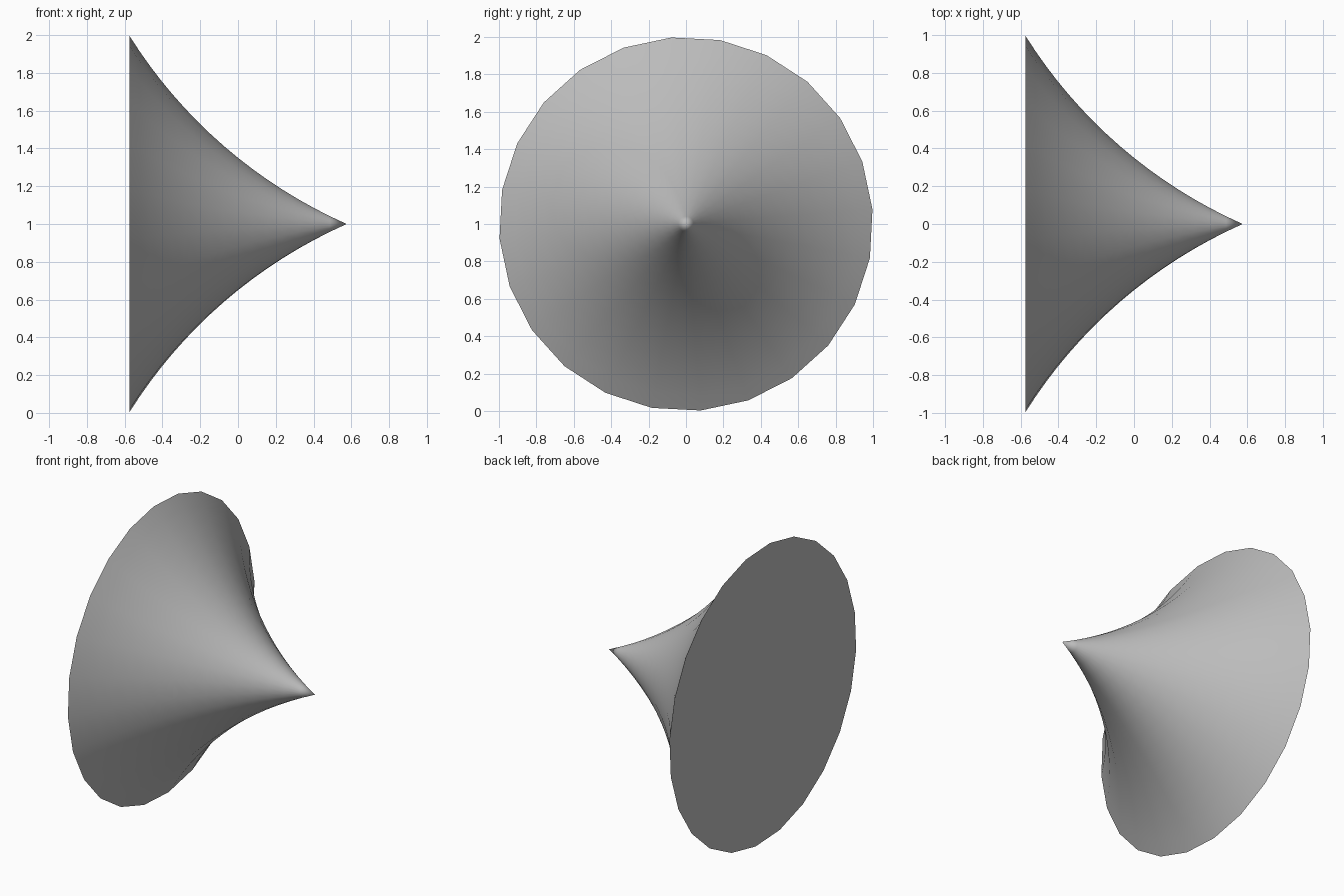
import bpy, bmesh, math

SIDES, RINGS = 24, 16
LENGTH, RADIUS = 1.15, 1.0
BEND = math.radians(17)      # half the angle swept by the concave profile
TURN = math.radians(4.5)     # turn of the rim about the axis

if "Cube" in bpy.data.objects:
    bpy.data.objects.remove(bpy.data.objects["Cube"])

# Plain grey
grey = bpy.data.materials.new("plain_grey")
grey.use_nodes = True
colour = (0.5, 0.5, 0.5, 1)
grey.diffuse_color = colour
grey.node_tree.nodes["Principled BSDF"].inputs["Base Color"].default_value = colour


def profile(t):
    """Point (x, radius) on the concave arc, from rim (t=0) to tip (t=1)."""
    chord = math.hypot(LENGTH, RADIUS)
    arc = chord / (2 * math.sin(BEND))
    a = BEND * (2 * t - 1)
    along = chord / 2 + arc * math.sin(a)
    sag = arc * (math.cos(a) - math.cos(BEND))
    ux, ur = LENGTH / chord, -RADIUS / chord
    return -LENGTH / 2 + along * ux + sag * ur, RADIUS + along * ur - sag * ux


# Flared cone: rings along the arc, closed by a tip and a flat base
bm = bmesh.new()
rings = []
for i in range(RINGS):
    x, r = profile(i / RINGS)
    angles = [TURN + math.tau * k / SIDES for k in range(SIDES)]
    rings.append([bm.verts.new((x, r * math.cos(a), RADIUS + r * math.sin(a)))
                  for a in angles])
tip = bm.verts.new((LENGTH / 2, 0, RADIUS))
for k in range(SIDES):
    n = (k + 1) % SIDES
    for low, high in zip(rings, rings[1:]):
        bm.faces.new((low[k], low[n], high[n], high[k]))
    bm.faces.new((rings[-1][k], rings[-1][n], tip))
bm.faces.new(rings[0][::-1])
bmesh.ops.recalc_face_normals(bm, faces=bm.faces)

mesh = bpy.data.meshes.new("flared_cone")
bm.to_mesh(mesh)
bm.free()
mesh.materials.append(grey)
cone = bpy.data.objects.new("flared_cone", mesh)
bpy.context.collection.objects.link(cone)

# Smooth side with a crisp base edge
bpy.ops.object.select_all(action='DESELECT')
cone.select_set(True)
bpy.context.view_layer.objects.active = cone
bpy.ops.object.shade_smooth_by_angle(angle=math.radians(40))
